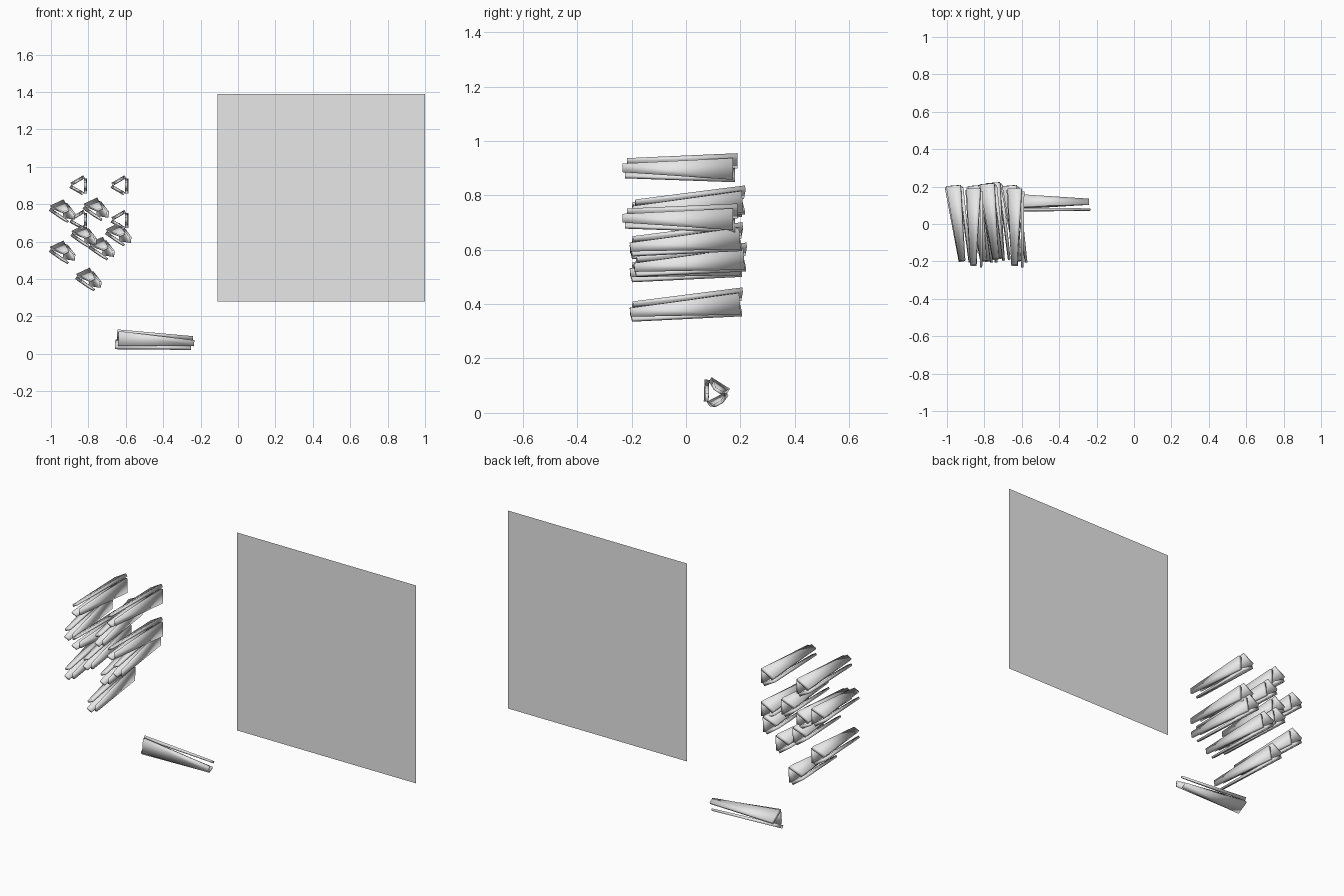
import bpy, bmesh
from math import radians, cos, sin
from mathutils import Matrix, Vector

if "Cube" in bpy.data.objects:
    bpy.data.objects.remove(bpy.data.objects["Cube"], do_unlink=True)

GREY = (0.8, 0.8, 0.8, 1.0)
grey = bpy.data.materials.new("plain grey")
grey.use_nodes = True
grey.diffuse_color = GREY
grey.node_tree.nodes["Principled BSDF"].inputs["Base Color"].default_value = GREY


def finish(bm, name, smooth=False):
    mesh = bpy.data.meshes.new(name)
    bm.to_mesh(mesh)
    bm.free()
    mesh.materials.append(grey)
    for face in mesh.polygons:
        face.use_smooth = smooth
    obj = bpy.data.objects.new(name, mesh)
    bpy.context.collection.objects.link(obj)
    return obj


def blade_section(angle, y, half_width, radius, slide, thickness):
    """Corners of one plate's rectangular cross-section."""
    out = Vector((cos(angle), 0, sin(angle)))
    lean = angle - radians(100)
    along = Vector((cos(lean), 0, sin(lean)))
    across = Vector((-sin(lean), 0, cos(lean)))
    mid = out * radius + along * slide + Vector((0, y, 0))
    return [mid + along * half_width * a + across * thickness / 2 * b
            for a, b in ((-1, -1), (1, -1), (1, 1), (-1, 1))]


def add_dart(name, place, roll, yaw=0, pitch=0):
    """Three tapered plates in a pinwheel, with the narrow tip towards -y."""
    bm = bmesh.new()
    for i in range(3):
        angle = radians(roll + 120 * i)
        shift = (-0.008, 0.008, 0)[i]
        back = [bm.verts.new(p) for p in
                blade_section(angle, 0.203 + shift, 0.04, 0.03, 0.008, 0.018)]
        tip = [bm.verts.new(p) for p in
               blade_section(angle, -0.203 + shift, 0.016, 0.028, 0.004, 0.012)]
        bm.faces.new(back)
        bm.faces.new(tip[::-1])
        for j in range(4):
            k = (j + 1) % 4
            bm.faces.new((back[j], tip[j], tip[k], back[k]))
    bmesh.ops.recalc_face_normals(bm, faces=bm.faces)
    obj = finish(bm, name, smooth=True)
    obj.matrix_world = (Matrix.Translation(place)
                        @ Matrix.Rotation(radians(yaw), 4, 'Z')
                        @ Matrix.Rotation(radians(pitch), 4, 'X'))


# Upright square panel
bm = bmesh.new()
bm.faces.new([bm.verts.new((x, 0.15, z)) for x, z in
              ((-0.11, 0.28), (1, 0.28), (1, 1.39), (-0.11, 1.39))])
finish(bm, "square_panel")

# Level darts
for x in (-0.845, -0.625):
    for z in (0.90, 0.715):
        add_dart("level_dart", (x, -0.022, z), 10)

# Darts tilted down and sideways
for x, y, z in ((-0.93, 0, 0.755), (-0.75, 0.01, 0.765), (-0.93, 0, 0.535),
                (-0.815, 0, 0.62), (-0.72, 0.015, 0.555), (-0.63, 0, 0.63),
                (-0.79, 0, 0.39)):
    add_dart("tilted_dart", (x, y, z), 5, yaw=7, pitch=5)

# Lone dart on the ground, with its tip towards +x
add_dart("ground_dart", (-0.445, 0.105, 0.068), 188, yaw=90, pitch=3)
